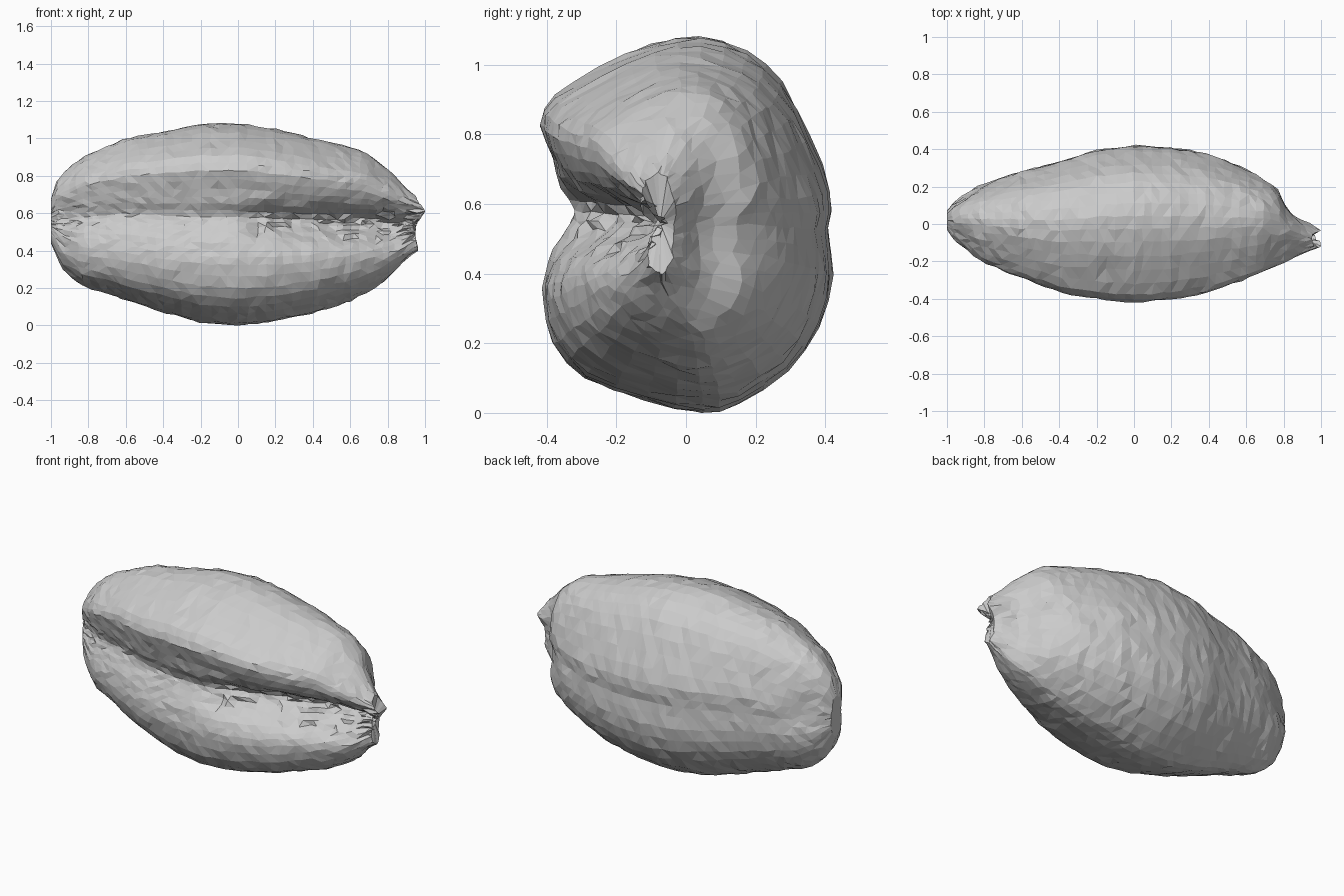
import bpy, bmesh, math, random
from mathutils import Vector

if "Cube" in bpy.data.objects:
    bpy.data.objects.remove(bpy.data.objects["Cube"])

random.seed(4)


def cubic(a, b, c, d, t):
    return 0.5 * (2*b + (c-a)*t + (2*a-5*b+4*c-d)*t*t + (3*b-a-3*c+d)*t**3)


def sample(xs, vals, x):
    """Piecewise linear lookup."""
    for i in range(len(xs) - 1):
        if x <= xs[i+1]:
            t = (x - xs[i]) / (xs[i+1] - xs[i])
            return vals[i] + (vals[i+1] - vals[i]) * t
    return vals[-1]


def bump(d, width):
    return math.exp(-(d / width) ** 2)


# Outline of the seed along its length
X = [-1, -.97, -.93, -.84, -.6, -.4, -.2, 0, .2, .4, .6, .7, .77, .82, .9, .95]
TOP = [.68, .77, .82, .90, 1.005, 1.04, 1.08, 1.085, 1.055, 1.005, .955, .92, .865, .82, .735, .69]
BOT = [.44, .36, .29, .215, .135, .07, .015, 0, .02, .065, .13, .18, .225, .27, .36, .40]
BACK = [.07, .11, .145, .205, .285, .34, .40, .425, .415, .38, .30, .255, .22, .11, .03, -.02]
FRONT = [-.03, -.08, -.11, -.19, -.29, -.365, -.40, -.42, -.405, -.365, -.295, -.255, -.225, -.20, -.165, -.14]
GROOVE = [.0, .01, .02, .03, .03, .025, .025, .035, .10, .15, .16, .16, .15, .13, .09, .06]

# Closed cross-section (y, z), with a waist on the front
SECTION = [(.04, 1.08), (.17, 1.04), (.27, .95), (.35, .80), (.41, .64), (.405, .53),
           (.415, .40), (.38, .25), (.29, .12), (.15, .025), (.04, 0), (-.12, .035),
           (-.29, .10), (-.38, .20), (-.41, .32), (-.405, .40), (-.39, .47), (-.37, .53),
           (-.355, .58), (-.37, .65), (-.385, .73), (-.42, .83), (-.38, .91), (-.25, .99),
           (-.10, 1.06)]
SUB, RINGS = 2, 46
profile = []
n = len(SECTION)
for i in range(n):
    p = [SECTION[(i + k) % n] for k in (-1, 0, 1, 2)]
    for s in range(SUB):
        profile.append(tuple(cubic(*[q[k] for q in p], s / SUB) for k in (0, 1)))

bm = bmesh.new()
rings = []
for r in range(RINGS):
    # rings gather towards both ends
    f = r / (RINGS - 1)
    f = f * .75 + .25 * (.5 - .5 * math.cos(math.pi * f))
    x0 = -1 + 1.95 * f
    ring = []
    for y, z in profile:
        x = x0
        if 0 < r < RINGS - 1:
            x += random.uniform(-.011, .011)
        top, bot, back, front, deep = (sample(X, t, x) for t in (TOP, BOT, BACK, FRONT, GROOVE))
        u, v = y / .42, z / 1.085
        py = (back + front) / 2 + u * (back - front) / 2
        pz = bot + v * (top - bot)
        if u < 0:
            # lengthwise cleft on the front, deeper to the right
            d = pz - (.58 - .04 * max(x, 0))
            g = bump(d, .07 if d > 0 else .10)
            py += deep * g
            if x > .05 and g > .4:
                py += random.uniform(-.02, .02)
        else:
            # shallow dents on the back near both ends
            py -= .06 * bump(x - .8, .12) * bump(pz - .5, .13) * u
            py -= .03 * bump(x + .88, .08) * bump(pz - .62, .08) * u
        # ragged tip at the right end
        if x0 > .86:
            k = (x0 - .86) / .09
            x += k * (.05 * bump(pz - .61, .045) + .012 * bump(pz - .41, .03))
        j = .005
        ring.append(bm.verts.new((x, py + random.uniform(-j, j), max(0, pz + random.uniform(-j, j)))))
    rings.append(ring)

# Skin between the rings
m = len(profile)
for a, b in zip(rings, rings[1:]):
    for i in range(m):
        bm.faces.new((a[i], a[(i+1) % m], b[(i+1) % m], b[i]))

# End caps
for ring, push in ((rings[0], 0), (rings[-1], -.03)):
    c = sum((v.co for v in ring), Vector()) / m
    hub = bm.verts.new(c + Vector((push, 0, 0)))
    for i in range(m):
        bm.faces.new((ring[i], ring[(i+1) % m], hub))

bmesh.ops.triangulate(bm, faces=bm.faces[:])
bmesh.ops.recalc_face_normals(bm, faces=bm.faces[:])
mesh = bpy.data.meshes.new("seed")
bm.to_mesh(mesh)
bm.free()
seed = bpy.data.objects.new("seed", mesh)
bpy.context.collection.objects.link(seed)
